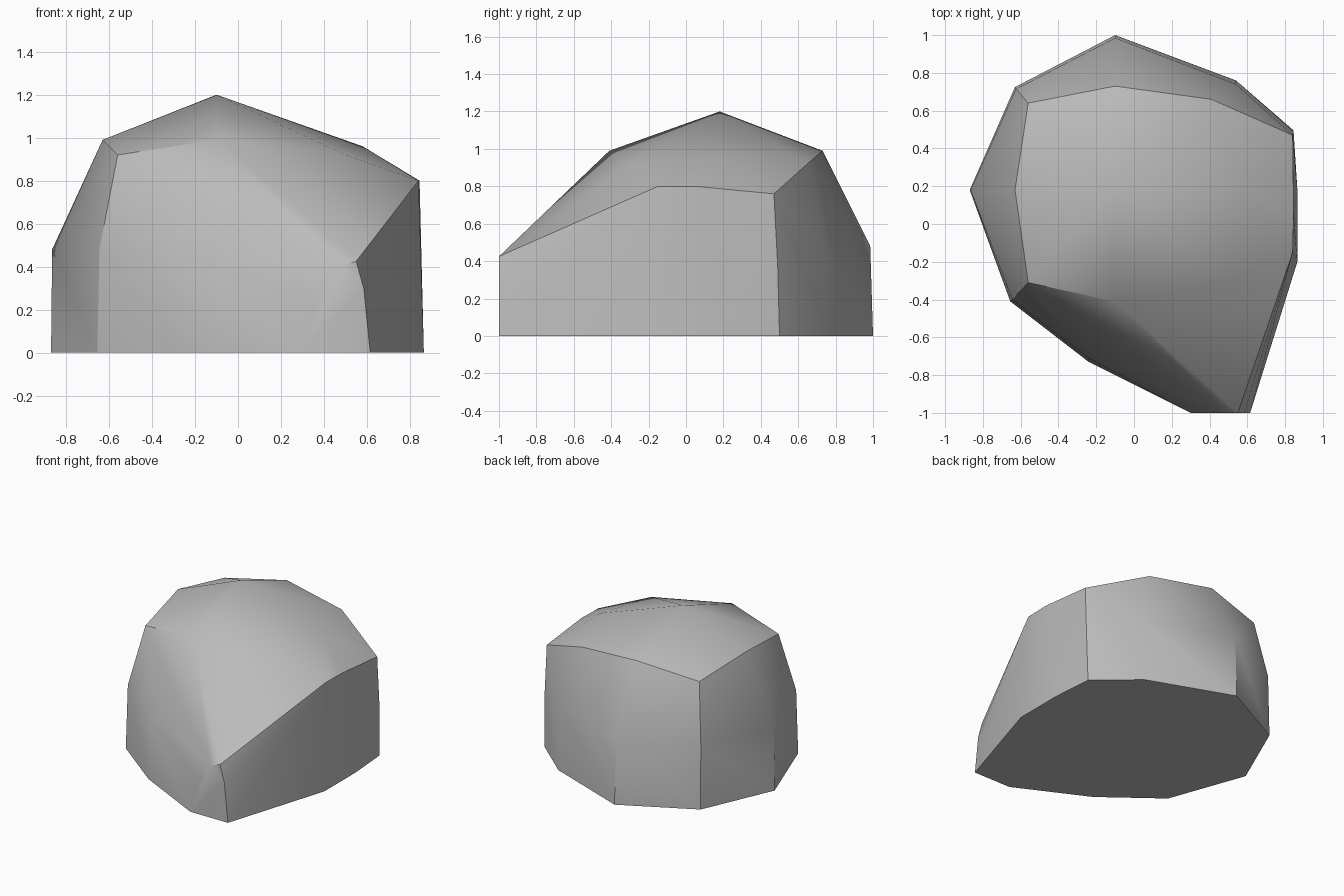
import bpy
import bmesh
import math

default_cube = bpy.data.objects.get("Cube")
if default_cube:
    bpy.data.objects.remove(default_cube, do_unlink=True)


def flat_material(name, colour):
    material = bpy.data.materials.new(name)
    material.use_nodes = True
    material.diffuse_color = colour
    shader = material.node_tree.nodes["Principled BSDF"]
    shader.inputs["Base Color"].default_value = colour
    shader.inputs["Roughness"].default_value = 0.9
    return material


def hull_object(name, points, material):
    """Wrap a convex skin around the points and shade it smooth between sharp ridges."""
    mesh = bpy.data.meshes.new(name)
    bm = bmesh.new()
    for point in points:
        bm.verts.new(point)
    result = bmesh.ops.convex_hull(bm, input=bm.verts)
    loose = {item for item in result["geom_interior"] + result["geom_unused"]
             if isinstance(item, bmesh.types.BMVert) and not item.link_faces}
    bmesh.ops.delete(bm, geom=list(loose), context="VERTS")
    # Merge the triangles of the flat cuts, such as the underside
    bmesh.ops.dissolve_limit(bm, angle_limit=math.radians(1),
                             verts=bm.verts, edges=bm.edges)
    bmesh.ops.recalc_face_normals(bm, faces=bm.faces)
    bm.to_mesh(mesh)
    bm.free()
    mesh.materials.append(material)
    rock = bpy.data.objects.new(name, mesh)
    bpy.context.collection.objects.link(rock)
    bpy.ops.object.select_all(action="DESELECT")
    rock.select_set(True)
    bpy.context.view_layer.objects.active = rock
    bpy.ops.object.shade_smooth_by_angle(angle=math.radians(30))
    return rock


# Footprint on the ground, anticlockwise from the right side
footprint = [(.865, .18), (.84, .5), (.54, .76), (-.1, 1), (-.63, .725), (-.87, .18),
             (-.655, -.41), (-.24, -.73), (.3, -1), (.615, -1), (.865, -.2)]

# Shoulder ring where the walls begin to lean inwards
shoulder = [(.54, .74, .48), (-.1, .985, .48), (-.625, .715, .48), (-.865, .18, .48),
            (-.645, -.4, .48), (-.24, -.71, .46)]

# Upper ring around the crown
crown = [(.58, .18, .96), (.41, .66, .93), (-.1, .73, .99), (-.56, .64, .92),
         (-.63, .18, .99), (-.56, -.31, .92), (-.1, -.41, .99), (.5, -.3, .92)]

# Ridge of the cut right side and the blunt front nose
right_ridge = [(.84, .47, .76), (.845, .05, .8), (.84, -.15, .8), (.845, .49, .38)]
nose = [(.55, -1, .425), (.47, -1, .4), (.38, -1, .25), (.585, -1, .3)]

peak = [(-.1, .18, 1.2)]

stone_grey = flat_material("stone grey", (0.5, 0.5, 0.5, 1))
base = [(x, y, 0) for x, y in footprint]
hull_object("boulder", base + shoulder + crown + right_ridge + nose + peak, stone_grey)
